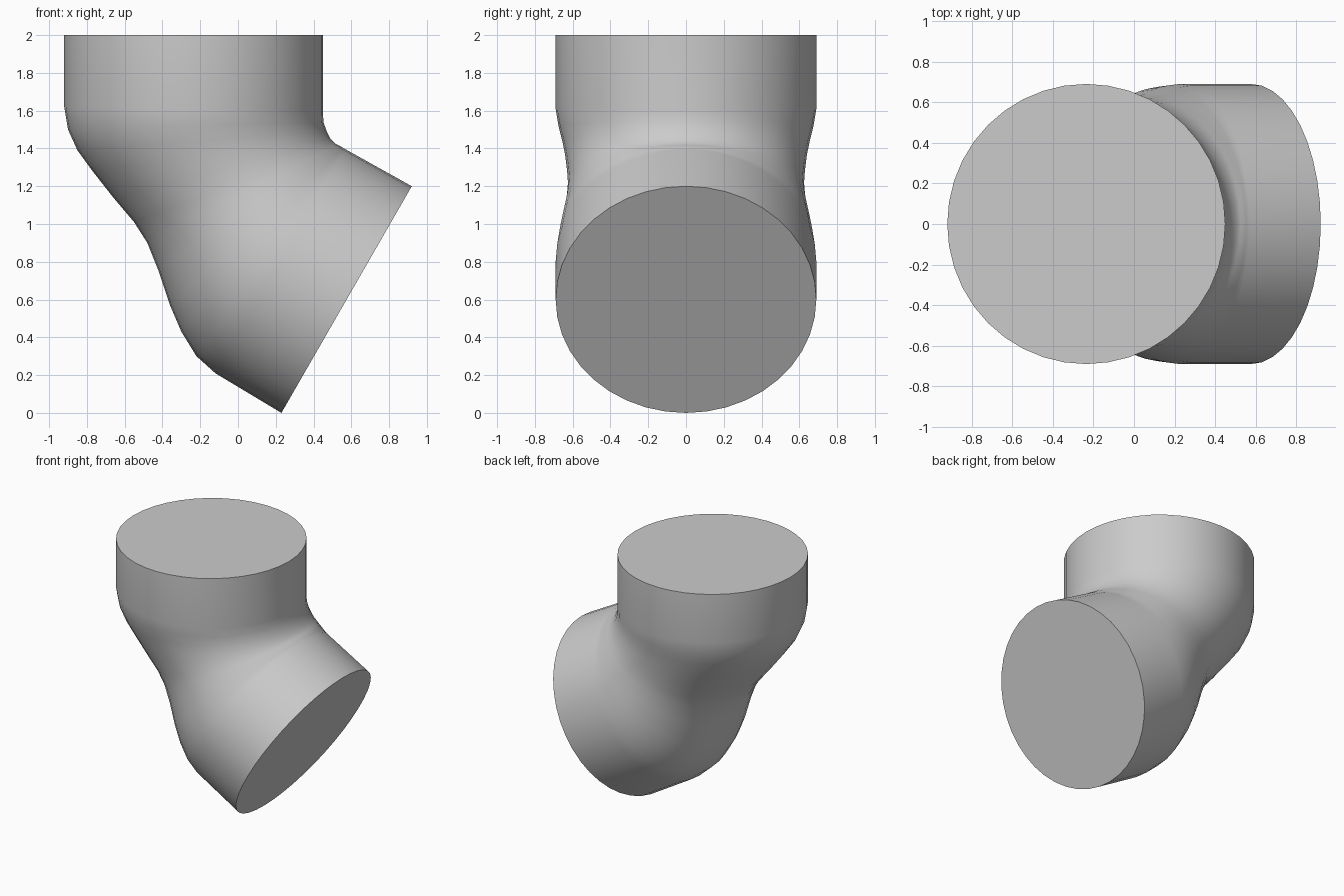
import bpy, bmesh, math
from mathutils import Vector

if "Cube" in bpy.data.objects:
    bpy.data.objects.remove(bpy.data.objects["Cube"], do_unlink=True)

SIDES = 40

# Plain grey for the whole fitting
grey = bpy.data.materials.new("plain_grey")
grey.use_nodes = True
colour = (0.6, 0.6, 0.6, 1)
grey.diffuse_color = colour
grey.node_tree.nodes["Principled BSDF"].inputs["Base Color"].default_value = colour

# Cross-sections down the bend: outer (x, z), inner (x, z), half width
sections = [
    ((-0.92, 2.00), (0.45, 2.00), 0.69),
    ((-0.92, 1.62), (0.45, 1.60), 0.69),
    ((-0.90, 1.50), (0.452, 1.54), 0.675),
    ((-0.85, 1.39), (0.47, 1.49), 0.655),
    ((-0.77, 1.28), (0.49, 1.45), 0.64),
    ((-0.66, 1.14), (0.505, 1.435), 0.63),
    ((-0.55, 1.01), (0.515, 1.425), 0.625),
    ((-0.48, 0.90), (0.525, 1.42), 0.63),
    ((-0.42, 0.75), (0.535, 1.415), 0.642),
    ((-0.36, 0.57), (0.545, 1.41), 0.66),
    ((-0.30, 0.43), (0.553, 1.405), 0.673),
    ((-0.22, 0.30), (0.56, 1.40), 0.683),
    ((-0.12, 0.21), (0.57, 1.395), 0.69),
    ((0.23, 0.00), (0.92, 1.20), 0.69),
]


def section_ring(bm, outer, inner, half_width):
    """One elliptical cross-section spanning the outer and inner points."""
    a = Vector((outer[0], 0, outer[1]))
    b = Vector((inner[0], 0, inner[1]))
    centre, reach = (a + b) / 2, (b - a) / 2
    side = Vector((0, half_width, 0))
    angles = [math.tau * i / SIDES for i in range(SIDES)]
    return [bm.verts.new(centre + reach * math.cos(t) + side * math.sin(t))
            for t in angles]


# Pipe elbow: loft the sections and close both ends
bm = bmesh.new()
rings = [section_ring(bm, *s) for s in sections]
for upper, lower in zip(rings, rings[1:]):
    for i in range(SIDES):
        j = (i + 1) % SIDES
        bm.faces.new((upper[i], upper[j], lower[j], lower[i]))
bm.faces.new(rings[0])
bm.faces.new(rings[-1])
bmesh.ops.recalc_face_normals(bm, faces=bm.faces)

mesh = bpy.data.meshes.new("pipe_elbow")
bm.to_mesh(mesh)
bm.free()
mesh.materials.append(grey)
elbow = bpy.data.objects.new("pipe_elbow", mesh)
bpy.context.collection.objects.link(elbow)

# Smooth wall with crisp end rims
bpy.ops.object.select_all(action="DESELECT")
elbow.select_set(True)
bpy.context.view_layer.objects.active = elbow
bpy.ops.object.shade_smooth_by_angle(angle=math.radians(50))
